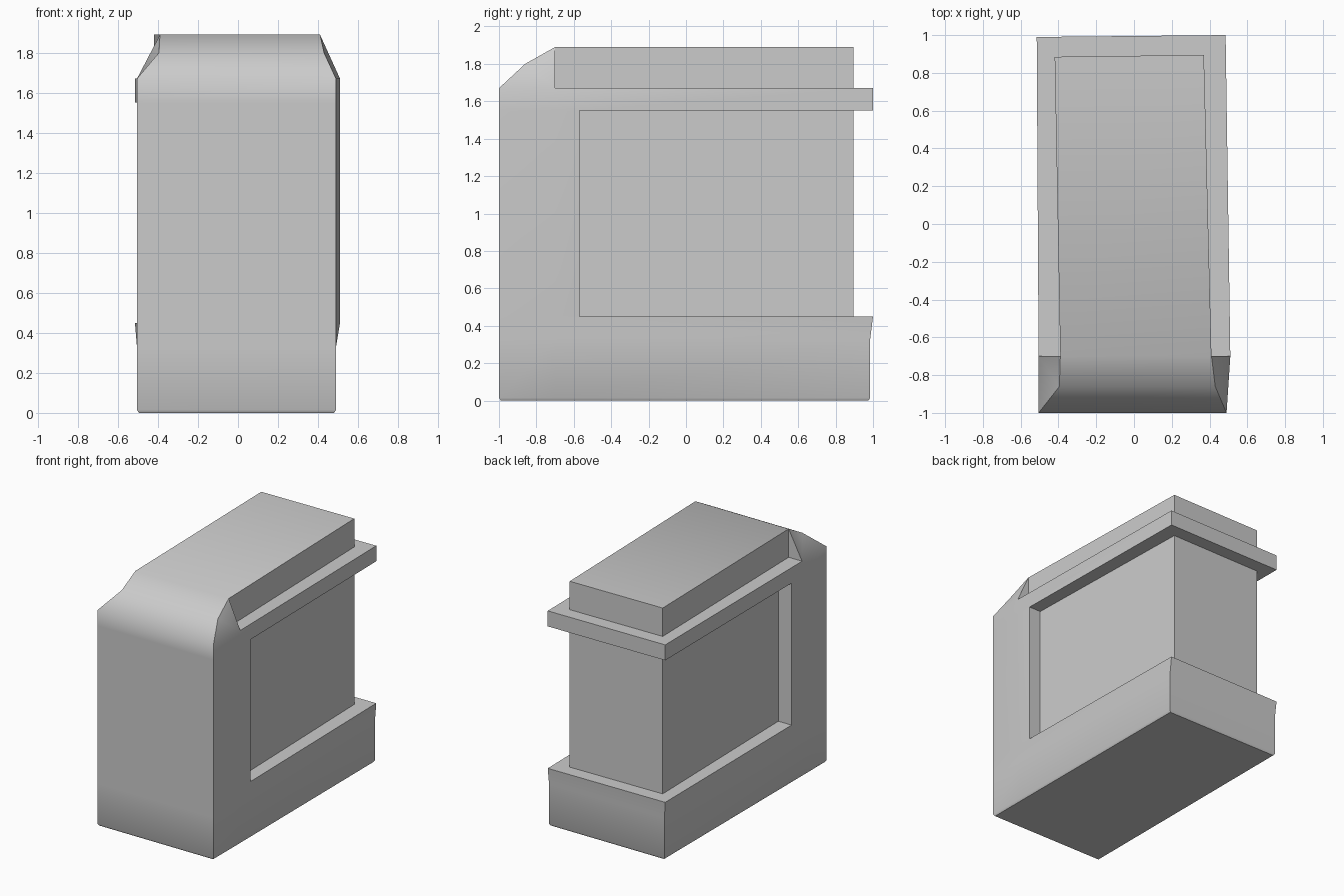
import bpy, bmesh, math

if "Cube" in bpy.data.objects:
    bpy.data.objects.remove(bpy.data.objects["Cube"], do_unlink=True)

grey = bpy.data.materials.new("light_grey")
grey.use_nodes = True
COLOUR = (0.6, 0.6, 0.6, 1)
grey.diffuse_color = COLOUR
grey.node_tree.nodes["Principled BSDF"].inputs["Base Color"].default_value = COLOUR


def finish(name, bm):
    bmesh.ops.recalc_face_normals(bm, faces=bm.faces)
    mesh = bpy.data.meshes.new(name)
    bm.to_mesh(mesh)
    bm.free()
    mesh.materials.append(grey)
    obj = bpy.data.objects.new(name, mesh)
    bpy.context.collection.objects.link(obj)
    return obj


def loft(bm, levels):
    """Stack plan outlines given as (z, points); returns the top ring."""
    rings = [[bm.verts.new((x, y, z)) for x, y in pts] for z, pts in levels]
    n = len(rings[0])
    for low, high in zip(rings, rings[1:]):
        for i in range(n):
            j = (i + 1) % n
            bm.faces.new((low[i], low[j], high[j], high[i]))
    bm.faces.new(rings[0])
    return rings[-1]


def boolean(target, tool, operation):
    mod = target.modifiers.new(operation, "BOOLEAN")
    mod.operation, mod.solver, mod.object = operation, "EXACT", tool
    bpy.context.view_layer.objects.active = target
    bpy.ops.object.modifier_apply(modifier=mod.name)
    bpy.data.objects.remove(tool, do_unlink=True)


# Outer casing: base, front post and ledge, slightly skewed in plan
plinth = [(-.505, -1), (.49, -1), (.49, -.7), (.485, .985), (-.505, .985), (-.505, -.7)]
upper = [(-.505, -1), (.49, -1), (.51, -.7), (.485, 1), (-.515, .99), (-.505, -.7)]
foot = [(x * .98, y * .99) for x, y in plinth]
bm = bmesh.new()
fl, fr, mr, br, bl, ml = loft(bm, [(0, foot), (.015, plinth), (.33, plinth),
                                  (.45, upper), (1.55, upper), (1.67, upper)])
bm.faces.new((mr, br, bl, ml))

# Sloped hood with folded corners over the front post
sl, sr, tl, tr = [bm.verts.new(p) for p in
                  ((-.395, -.86, 1.8), (.43, -.86, 1.8), (-.39, -.7, 1.89), (.41, -.7, 1.89))]
for face in ((fl, fr, sr, sl), (sl, sr, tr, tl), (fl, sl, ml), (sl, tl, ml),
             (fr, mr, sr), (sr, mr, tr), (ml, tl, tr, mr)):
    bm.faces.new(face)
casing = finish("casing", bm)

# Recess between base and ledge, open at the sides and back
bm = bmesh.new()
opening = [(-1, -.57), (1, -.57), (1, 1.5), (-1, 1.5)]
bm.faces.new(loft(bm, [(.45, opening), (1.55, opening)]))
cutter = finish("recess_cutter", bm)
cutter.hide_render = True
boolean(casing, cutter, "DIFFERENCE")

# Inner core: recessed walls and raised top
bm = bmesh.new()
plan = [(-.39, -.7), (.41, -.7), (.37, .895), (-.42, .885)]
bm.faces.new(loft(bm, [(.3, plan), (1.89, plan)]))
boolean(casing, finish("core", bm), "UNION")

# Soft shading over the gentle folds only
bpy.ops.object.select_all(action="DESELECT")
casing.select_set(True)
bpy.context.view_layer.objects.active = casing
bpy.ops.object.shade_smooth_by_angle(angle=math.radians(48))
